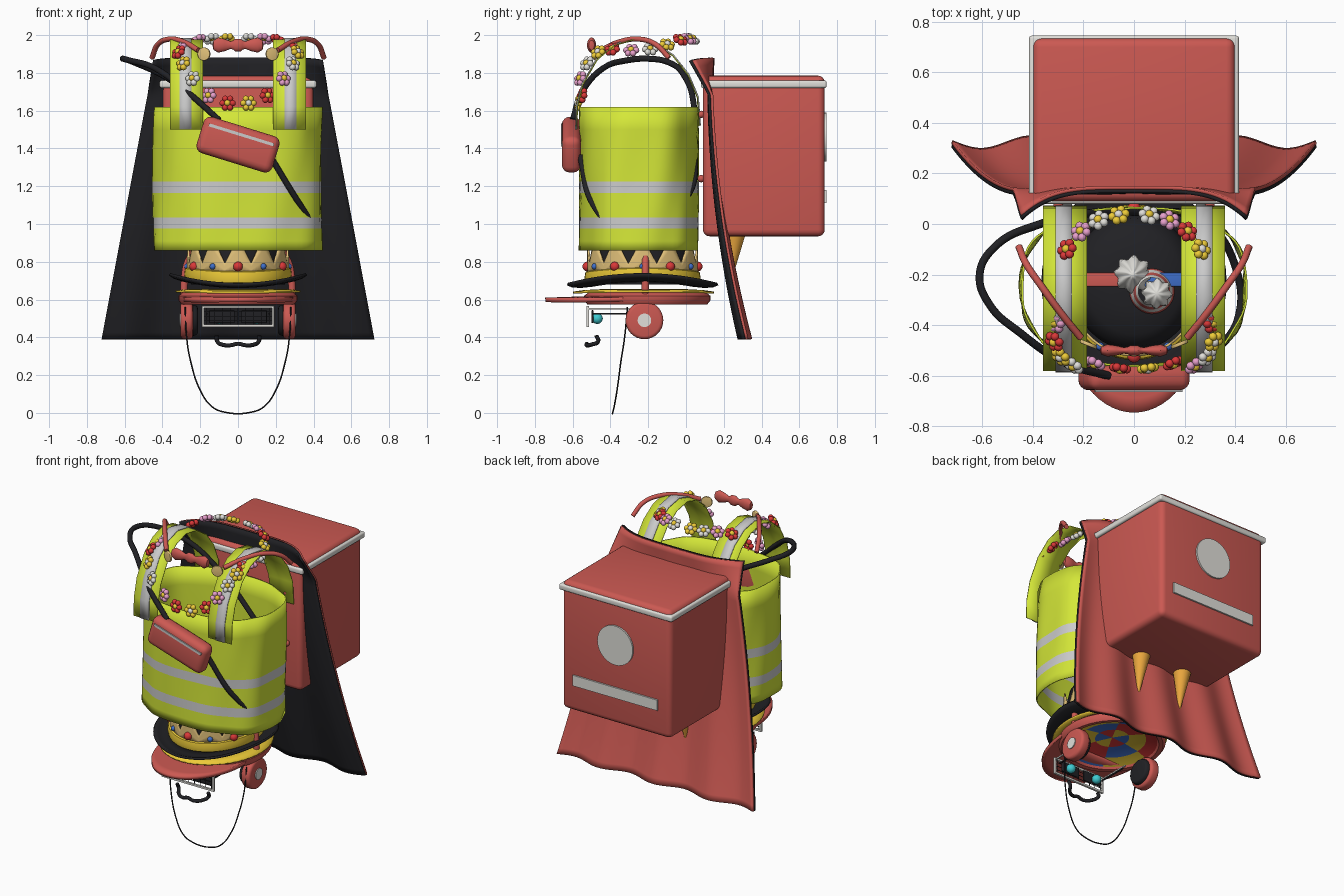
import bpy, bmesh
from math import sin, cos, pi, copysign
from mathutils import Matrix, Vector

if "Cube" in bpy.data.objects:
    bpy.data.objects.remove(bpy.data.objects["Cube"])

COL = dict(lime=(.66, .8, .04), silver=(.68, .68, .7), red=(.6, .1, .085), black=(.015, .015, .018),
           white=(.75, .74, .7), gold=(.78, .55, .2), yellow=(.85, .6, .04), pink=(.8, .35, .6),
           blue=(.05, .16, .6), orange=(.85, .4, .05), crimson=(.7, .04, .04), teal=(.05, .6, .65))
MAT = {}
for k, c in COL.items():
    MAT[k] = bpy.data.materials.new(k)
    MAT[k].diffuse_color = (*c, 1)


def activate(ob):
    bpy.ops.object.select_all(action='DESELECT')
    ob.select_set(True)
    bpy.context.view_layer.objects.active = ob


def finish(name, bm, mats, thick=0, angle=40):
    bmesh.ops.recalc_face_normals(bm, faces=bm.faces)
    me = bpy.data.meshes.new(name)
    bm.to_mesh(me)
    bm.free()
    ob = bpy.data.objects.new(name, me)
    bpy.context.collection.objects.link(ob)
    for m in mats.split():
        me.materials.append(MAT[m])
    activate(ob)
    bpy.ops.object.shade_smooth_by_angle(angle=angle * pi / 180)
    if thick:
        s = ob.modifiers.new('thickness', 'SOLIDIFY')
        s.thickness, s.offset = thick, 0
    return ob


def surf(name, f, nu, nv, mats, wrap=True, thick=0, pick=None):
    """Grid surface from f(u, v); u closes when wrap is set."""
    bm = bmesh.new()
    n = nu if wrap else nu + 1
    g = [[bm.verts.new(f(i / nu, j / nv)) for j in range(nv + 1)] for i in range(n)]
    for i in range(nu):
        for j in range(nv):
            k = (i + 1) % n
            fc = bm.faces.new((g[i][j], g[k][j], g[k][j + 1], g[i][j + 1]))
            if pick:
                fc.material_index = pick(i, j)
    bmesh.ops.remove_doubles(bm, verts=bm.verts, dist=1e-5)
    return finish(name, bm, mats, thick)


def lathe(name, prof, mats, cx=0, cy=-.23, ratio=1.0, n=48, saddle=0, thick=0, pick=None, rib=None):
    """Elliptical turning of (radius, z) points; saddle lifts the sides."""
    def f(u, v):
        r, z = prof[round(v * (len(prof) - 1))]
        if rib:
            r *= 1 + rib[0] * cos(2 * pi * rib[1] * u + 3 * v)
        x, y = r * cos(2 * pi * u), r * ratio * sin(2 * pi * u)
        return x + cx, y + cy, z + saddle * x * x
    return surf(name, f, n, len(prof) - 1, mats, True, thick, pick)


def box(name, loc, size, mat, bev=0, tilt=0):
    bm = bmesh.new()
    bmesh.ops.create_cube(bm, size=1, matrix=Matrix.Diagonal((*size, 1)))
    if bev:
        bmesh.ops.bevel(bm, geom=bm.edges[:], offset=bev, segments=4, profile=.5, affect='EDGES')
    bm.transform(Matrix.Translation(loc) @ Matrix.Rotation(tilt, 4, 'Y'))
    return finish(name, bm, mat)


def rod(name, loc, axis, r1, r2, h, mat, bev=0):
    bm = bmesh.new()
    bmesh.ops.create_cone(bm, cap_ends=True, segments=32, radius1=r1, radius2=r2, depth=h)
    if bev:
        es = [e for e in bm.edges if abs(e.verts[0].co.z - e.verts[1].co.z) < 1e-4]
        bmesh.ops.bevel(bm, geom=es, offset=bev, segments=3, profile=.5, affect='EDGES')
    bm.transform(Matrix.Translation(loc) @ Vector(axis).to_track_quat('Z', 'Y').to_matrix().to_4x4())
    return finish(name, bm, mat)


def balls(name, pts, r, mats, pick=None):
    bm = bmesh.new()
    for i, p in enumerate(pts):
        old = set(bm.faces)
        bmesh.ops.create_icosphere(bm, subdivisions=2, radius=r, matrix=Matrix.Translation(p))
        for fc in set(bm.faces) - old:
            fc.material_index = pick(i) if pick else 0
    return finish(name, bm, mats, angle=80)


def tube(name, pts, r, mat):
    cu = bpy.data.curves.new(name, 'CURVE')
    cu.dimensions, cu.bevel_depth, cu.bevel_resolution, cu.use_fill_caps = '3D', r, 3, True
    sp = cu.splines.new('BEZIER')
    sp.bezier_points.add(len(pts) - 1)
    for b, p in zip(sp.bezier_points, pts):
        b.co = p
        b.handle_left_type = b.handle_right_type = 'AUTO'
    cu.materials.append(MAT[mat])
    ob = bpy.data.objects.new(name, cu)
    bpy.context.collection.objects.link(ob)
    activate(ob)
    bpy.ops.object.convert(target='MESH')


# Safety vest: soft oval tube with reflective bands
ROWS = [.86, .91, .975, 1.035, 1.1, 1.165, 1.225, 1.3, 1.4, 1.5, 1.62]


def vest(u, v):
    a, z = 2 * pi * u, ROWS[round(v * 10)]
    c, s = cos(a), sin(a)
    w = 1 + .012 * sin(5 * a + 4 * z) + .01 * sin(9 * a - 6 * z)
    return (.443 * w * copysign(abs(c) ** .8, c), -.25 + .312 * min(w, 1.01) * copysign(abs(s) ** .8, s), z)


surf('vest_body', vest, 72, 10, 'lime silver', True, .008, lambda i, j: int(j in (2, 5)))
ARC = [(-.578, 1.5), (-.575, 1.62), (-.545, 1.74), (-.47, 1.87), (-.38, 1.945), (-.28, 1.975),
       (-.17, 1.955), (-.07, 1.89), (.01, 1.79), (.06, 1.67), (.07, 1.52)]
for s, side in ((-1, 'left'), (1, 'right')):
    for part, x0, x1, off, m in (('strap', .185, .36, 0, 'lime'), ('strap_band', .245, .31, .006, 'silver')):
        def strap(u, v):
            y, z = ARC[round(u * 10)]
            d = Vector((y + .25, z - 1.5)).normalized() * off
            return s * (x0 + (x1 - x0) * v), y + d.x, z + d.y
        surf(f'vest_{part}_{side}', strap, 10, 2, m, False, .006)

# Chest bag with zip and sling
T = .3
box('chest_bag', (0, -.607, 1.42), (.42, .1, .2), 'red', .04, T)
box('chest_bag_zip', (.018, -.657, 1.472), (.36, .012, .016), 'silver', 0, T)
tube('chest_bag_sling', [(-.1, -.6, 1.55), (-.27, -.55, 1.7), (-.45, -.43, 1.83), (-.57, -.32, 1.865), (-.61, -.2, 1.875),
     (-.55, -.09, 1.855), (-.37, .0, 1.77), (-.2, .04, 1.64), (.05, .045, 1.4), (.28, .01, 1.15), (.41, -.2, .99),
     (.415, -.36, .98), (.33, -.49, 1.1), (.17, -.56, 1.36)], .016, 'black')


# Cape: black lining, red outside
def cape(dy):
    def f(u, t):
        s = 2 * u - 1
        y = .12 + .185 * t * t + .025 * t * cos(2 * pi * s / .56) + max(0, 1 - t / .12) * (.01 - .11 * s ** 4)
        return s * (.445 + .275 * t), y + dy, 1.88 - 1.49 * t - .015 * s ** 8 * (1 - t)
    return f


surf('cape_lining', cape(0), 56, 40, 'black', False, .014)
surf('cape_outside', cape(.014), 56, 40, 'red', False, .014)

# Delivery box backpack
box('carry_box', (0, .412, 1.36), (.8, .645, .85), 'red', .035)
box('carry_box_rim', (0, .412, 1.74), (.83, .665, .04), 'white', .012)
rod('box_disc', (0, .735, 1.46), (0, 1, 0), .13, .13, .02, 'white')
box('box_stripe', (0, .738, 1.145), (.62, .014, .07), 'white')
for s in (-1, 1):
    rod('box_spike', (s * .16, .245, .81), (0, -.1, -1), .055, .002, .27, 'orange')
    balls('box_fixing', [(s * .3, .08, 1.58), (s * .3, .08, 1.24)], .02, 'red')

# Flower garland
half = [(.06, .035, 1.98), (.14, .015, 1.98), (.21, -.03, 1.975), (.265, -.1, 1.95), (.29, -.19, 1.925),
        (.3, -.29, 1.92), (.31, -.39, 1.925), (.315, -.465, 1.91), (.29, -.525, 1.85), (.24, -.56, 1.77), (.155, -.55, 1.68),
        (.055, -.57, 1.64)]
PAL = ['yellow', 'white', 'pink', 'crimson']
for s in (-1, 1):
    for i, (x, y, z) in enumerate(half):
        p = Vector((s * x, y, z))
        M = Matrix.Translation(p) @ (p - Vector((0, -.22, 1.6))).to_track_quat('Z', 'Y').to_matrix().to_4x4()
        pts = [M @ Vector((.027 * cos(k * pi / 3), .027 * sin(k * pi / 3), 0)) for k in range(6)] + [M @ Vector((0, 0, .006))]
        c = PAL[(i + (s > 0)) % 4]
        balls('garland_flower', pts, .017, c + (' white' if c == 'yellow' else ' yellow'), lambda k: int(k == 6))

# Bow tie and collar arms
BOW = [(-.135, 0), (-.13, .025), (-.105, .04), (-.07, .032), (-.04, .02), (-.025, .024), (-.015, .033)]
BOW = BOW + [(-x, r) for x, r in reversed(BOW)]


def bow(u, v):
    x, r = BOW[round(v * 13)]
    return x, -.5 + .6 * r * cos(2 * pi * u), 1.947 + r * sin(2 * pi * u)


surf('bow_tie', bow, 24, 13, 'red')
for s in (-1, 1):
    tube('collar_arm', [(s * x, y, z) for x, y, z in ((.21, -.45, 1.92), (.29, -.35, 1.965), (.37, -.24, 1.978),
         (.425, -.16, 1.95), (.455, -.09, 1.88))], .014, 'red')
    rod('collar_disc', (s * .18, -.475, 1.9), (s * .4, -1, 0), .035, .035, .015, 'gold', .004)

# Stacked hats: black hat, crown, straw brim
lathe('hat_crown', [(.25, .68), (.25, .88), (.235, .95), (.19, .99), (.1, 1.005), (0, 1.01)], 'black', ratio=1.08)
lathe('hat_brim', [(.24, .675), (.3, .668), (.34, .672), (.362, .682)], 'black', ratio=1.1, saddle=.4, thick=.014)
lathe('straw_brim', [(.2, .65), (.28, .645), (.33, .637)], 'yellow', cy=-.225, ratio=1.13, saddle=.05, thick=.01)
lathe('crown_base', [(.26, .68), (.28, .69), (.285, .715), (.28, .745), (.262, .755)], 'yellow', ratio=1.08, saddle=.25)


def crown(u, v):
    tri = abs(2 * ((u * 12 + 6.0) % 1) - 1)
    a = 2 * pi * u - pi / 2
    return .265 * cos(a), -.23 + .288 * sin(a), .74 + v * (.05 + .14 * tri)


surf('crown', crown, 96, 3, 'gold', True, .01)
for i in range(12):
    a = 2 * pi * i / 12 - pi / 2
    balls('crown_gem', [(.268 * cos(a), -.23 + .293 * sin(a), .775)], .026 if i % 2 == 0 else .017,
          'blue' if i % 2 else 'crimson')

# Red cap, visor, and patchwork lining
lathe('cap_shell', [(.26, .6), (.275, .578), (.3, .575), (.315, .595), (.315, .62), (.29, .64), (.2, .655)], 'red', cy=-.205, ratio=1.06)
lathe('cap_lining', [(.265, .59), (.2, .615), (.1, .63), (0, .635)], 'yellow blue crimson', cy=-.205, ratio=1.06,
      pick=lambda i, j: (i // 8 + j) % 3)


def visor(u, v):
    a = pi * u
    x, y = .29 * cos(a), sin(a)
    return x, -.3 - .1 * y - v * .345 * y, .61 - .012 * v * y - .1 * x * x


surf('cap_visor', visor, 32, 6, 'red', False, .024)

# Propeller and whipped toppings on top of the hats
for s, m in ((-1, 'red'), (1, 'blue')):
    box('propeller_blade', (s * .11, -.22, 1.04), (.2, .055, .014), m, .006, s * .1)
rod('propeller_pin', (0, -.22, 1.03), (0, 0, 1), .015, .015, .06, 'yellow')
lathe('cream_swirl', [(.04, 1.0), (.07, 1.03), (.065, 1.06), (.045, 1.09), (.02, 1.12), (0, 1.14)], 'white', -.005, -.2, rib=(.12, 8))
lathe('striped_cone', [(.09, 1.0), (.083, 1.03), (.073, 1.06), (.063, 1.09), (.053, 1.12)], 'red white', .07, -.265, pick=lambda i, j: j % 2)
lathe('cone_cream', [(.03, 1.11), (.056, 1.13), (.05, 1.155), (.028, 1.18), (0, 1.2)], 'white', .09, -.275, rib=(.12, 8))

# Headphones
tube('headphone_band', [(-.27, -.215, .52), (-.285, -.215, .68), (-.25, -.215, .83), (-.14, -.215, .93), (0, -.215, .96),
     (.14, -.215, .93), (.25, -.215, .83), (.285, -.215, .68), (.27, -.215, .52)], .02, 'red')
for s in (-1, 1):
    rod('headphone_cup', (s * .272, -.22, .49), (s, 0, 0), .1, .1, .065, 'red', .018)
    rod('headphone_cap', (s * .305, -.22, .49), (s, 0, 0), .036, .036, .01, 'white')
    rod('headphone_pad', (s * .228, -.22, .49), (s, 0, 0), .075, .085, .03, 'black', .01)

# Glasses: wire frame, grid, tinted lenses
for z in (.462, .56):
    box('glasses_rail', (0, -.52, z), (.38, .014, .012), 'white')
for i in range(9):
    box('glasses_grid_bar', ((i - 4) * .042, -.517, .511), (.003, .003, .095), 'black')
for i in range(3):
    box('glasses_grid_row', (0, -.517, .487 + i * .025), (.36, .003, .003), 'black')
for s in (-1, 1):
    box('glasses_post', (s * .185, -.52, .511), (.012, .014, .11), 'white')
    box('glasses_arm', (s * .185, -.41, .552), (.008, .22, .008), 'white')
    box('lens_arm', (s * .165, -.4, .525), (.006, .2, .008), 'black')
    box('dark_lens', (s * .085, -.495, .51), (.135, .012, .068), 'black', .005)
    balls('tinted_lens', [(s * .1, -.47, .5)], .03, 'teal')

# Moustache and hanging cord
tube('moustache', [(-.115, -.475, .41), (-.11, -.465, .38), (-.085, -.5, .362), (-.04, -.525, .358), (0, -.525, .366), (.04, -.525, .358),
     (.085, -.5, .362), (.11, -.465, .38), (.115, -.475, .41)], .011, 'black')
cord = [(.28, -.31, .56), (.272, -.325, .4), (.25, -.345, .27), (.2, -.365, .12), (.14, -.38, .035), (.08, -.387, .006)]
tube('hanging_cord', [(-x, y, z) for x, y, z in cord] + cord[::-1], .004, 'black')

for m in bpy.data.materials:
    if m.users and not m.is_grease_pencil:
        m.use_nodes = True
        m.node_tree.nodes["Principled BSDF"].inputs["Base Color"].default_value = m.diffuse_color
